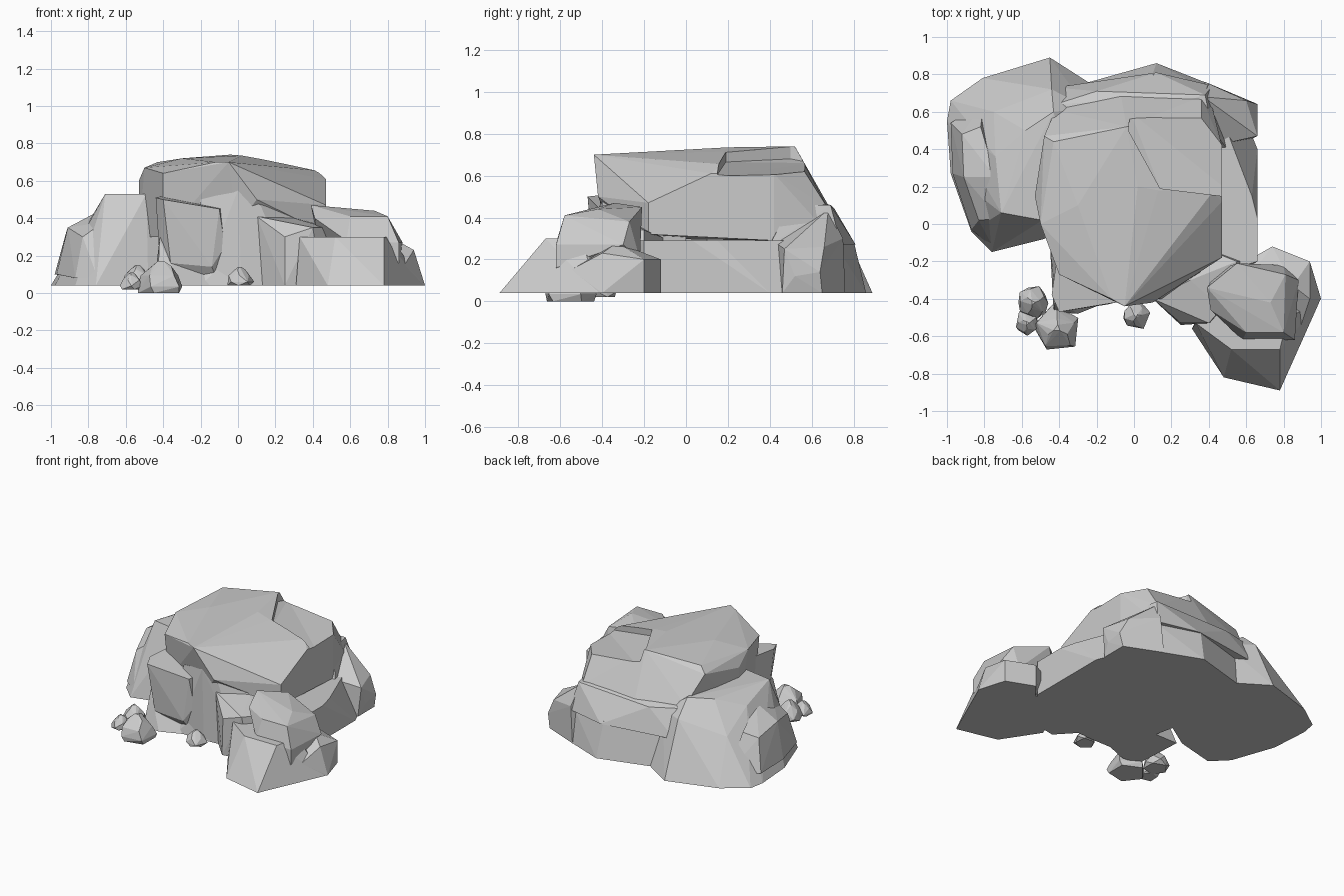
import bpy, bmesh, math, random

random.seed(4)
G = 0.04  # ground level of the big rocks


def hull(name, pts):
    """Faceted rock: the convex hull of a few corner points."""
    bm = bmesh.new()
    for p in pts:
        bm.verts.new(p)
    res = bmesh.ops.convex_hull(bm, input=bm.verts[:])
    junk = [g for g in set(res["geom_interior"] + res["geom_unused"])
            if isinstance(g, bmesh.types.BMVert)]
    bmesh.ops.delete(bm, geom=junk, context='VERTS')
    bmesh.ops.dissolve_limit(bm, angle_limit=0.03, verts=bm.verts[:], edges=bm.edges[:])
    bmesh.ops.recalc_face_normals(bm, faces=bm.faces[:])
    me = bpy.data.meshes.new(name)
    bm.to_mesh(me)
    bm.free()
    ob = bpy.data.objects.new(name, me)
    bpy.context.collection.objects.link(ob)
    return ob


def ring(z, xy):
    return [(x, y, z) for x, y in xy]


def pebble(name, x, y, r, z0, z1):
    """Small angular stone with a flat underside and an uneven peak."""
    pts = []
    for f, k, n in ((.2, 1.05, 5), (0, .9, 5), (.55, .8, 5), (.85, .45, 3), (1, .15, 3)):
        a0 = random.random() * 2
        for i in range(n):
            a = a0 + i * math.tau / n
            q = r * k * random.uniform(.9, 1.12)
            pts.append((x + q * math.cos(a), y + q * math.sin(a), z0 + f * (z1 - z0)))
    hull(name, pts)


# main boulder: overhangs the base at the front
boulder = hull("main_boulder", [
    (-.05, -.44, .70), (-.12, -.40, .70), (-.40, -.27, .64), (-.50, 0, .67),
    (-.53, .15, .60), (-.48, .47, .66), (-.43, .44, .70), (-.30, .10, .72),
    (-.04, .52, .74), (.02, .2, .735), (.13, .18, .715), (.36, .54, .66), (.42, .17, .655),
    (.47, .42, .61), (.47, .12, .61), (.47, -.18, .47), (.10, -.42, .50),
    (-.42, .61, .47), (-.07, .69, .44), (.36, .68, .44),
    (.47, -.18, .32), (.47, .42, .29), (.40, .70, .3), (-.3, .72, .3),
    (-.53, .15, .3), (-.40, -.22, .3), (0, -.36, .36)])

# stepped notch in the top, towards the back right
notch = [(-.03, .50), (.14, .19), (.55, .14), (.55, .60), (-.02, .60)]
cutter = hull("notch_cutter", ring(.95, notch) + [
    (x, y, z) for (x, y), z in zip(notch, (.68, .665, .59, .60, .66))])
cutter.hide_render = True
cutter.hide_viewport = True
cut = boulder.modifiers.new("notch", 'BOOLEAN')
cut.operation = 'DIFFERENCE'
cut.object = cutter

# ledge along the back
hull("back_ledge", ring(.27, [(-.42, .73), (.12, .81), (.42, .74), (.5, .4), (-.42, .4)])
     + [(-.42, .64, .46), (-.2, .71, .44), (.10, .72, .42), (.38, .69, .46), (.42, .5, .46), (-.4, .45, .5)])

# broad base under the boulder and the wall below the overhang
hull("base_rock", ring(G, [(-.45, .7), (-.2, .74), (.12, .86), (.40, .75), (.62, .5),
                           (.66, .40), (.66, -.2), (.4, -.36), (.05, -.42), (-.2, -.42)])
     + ring(.29, [(-.42, .65), (.10, .80), (.42, .70), (.56, .33), (.63, .15), (.66, .03), (.66, -.2),
                  (.05, -.38), (-.3, -.3)]))
hull("front_wall", ring(G, [(-.2, -.40), (.02, -.42), (.30, -.40), (.30, 0), (-.2, 0)])
     + [(-.2, -.34, .50), (0, -.41, .55), (.12, -.40, .47), (.36, -.24, .42), (.3, 0, .45), (-.2, 0, .5)])

# back right chunk
hull("back_right_chunk", [
    (.38, .76, G), (.64, .65, G), (.64, .46, G), (.66, .64, .14), (.66, .52, .12),
    (.66, .47, .25), (.60, .66, .26), (.40, .75, .30), (.37, .68, .44), (.50, .50, .31),
    (.35, .4, .3), (.35, .45, G)])

# front slab leaning out below the overhang
hull("front_slab", [
    (-.44, -.38, .51), (-.40, -.47, .50), (-.10, -.42, .45), (-.07, -.40, .25),
    (-.14, -.43, .14), (-.36, -.44, .16), (-.42, -.35, .20), (-.40, -.1, .52),
    (-.05, -.1, .46), (-.1, -.36, G), (-.38, -.36, G), (-.35, -.1, G), (-.05, -.1, G)])
hull("front_foot", [
    (-.43, -.47, G), (-.30, -.48, G), (-.10, -.40, G), (-.40, -.28, .42),
    (-.42, -.40, .28), (-.3, -.1, .3), (-.45, -.1, G), (-.1, -.1, G)])

# left boulder with a side shoulder
hull("left_boulder",
     ring(G, [(-1, .55), (-.98, .66), (-.81, .78), (-.45, .89), (-.2, .73), (-.2, .1),
              (-.48, -.08), (-.76, -.15), (-.87, -.04), (-.98, .27)])
     + [(-.71, .06, .53), (-.49, .02, .53), (-.43, .60, .53), (-.58, .50, .52),
        (-.74, .36, .46), (-.44, .72, .42), (-.75, .60, .33), (-.25, .62, .4), (-.3, .1, .5)])
hull("left_shoulder", [
    (-.82, .52, .35), (-.92, .48, .32), (-.91, .25, .35), (-.83, .02, .30),
    (-.72, .03, .38), (-.74, .25, .44), (-.98, .54, .1), (-.97, .27, .1),
    (-.87, -.03, .08), (-.75, -.13, .08), (-.7, .3, .1), (-.8, .66, .1)])

# front right rocks: low wedge, upper block, side spur, linking slab
hull("right_wedge",
     ring(G, [(.48, -.82), (.78, -.89), (.99, -.42), (.8, -.2), (.45, -.25), (.31, -.56)])
     + ring(.30, [(.52, -.67), (.78, -.67), (.82, -.5), (.6, -.3), (.33, -.53)]))
hull("right_block", [
    (.39, -.34, .47), (.55, -.21, .45), (.81, -.27, .38), (.73, -.42, .44), (.80, -.58, .41),
    (.60, -.58, .41), (.41, -.46, .40), (.86, -.62, .27), (.86, -.62, .16), (.58, -.62, .28),
    (.88, -.30, .27), (.45, -.25, .16), (.8, -.22, .2)])
hull("right_spur", [
    (1, -.4, G), (.94, -.2, G), (.74, -.12, G), (.88, -.60, G), (.74, -.12, .2), (.94, -.2, .20),
    (.94, -.4, .23), (.89, -.55, .15), (.85, -.33, .28), (.6, -.3, .25), (.6, -.2, .2), (.6, -.3, G)])
hull("link_slab", [
    (.10, -.40, .41), (.25, -.53, .30), (.40, -.53, .35), (.47, -.45, .35), (.30, -.30, .40),
    (.55, -.20, .34), (.14, -.38, .22), (.28, -.53, .15), (.25, -.54, G), (.12, -.40, G),
    (.45, -.5, G), (.66, -.2, G), (.2, -.1, G), (.3, -.1, .3)])

# loose pebbles in front
pebble("pebble_large", -.41, -.56, .13, 0, .17)
pebble("pebble_back", -.54, -.42, .085, .02, .15)
pebble("pebble_left", -.57, -.53, .065, .02, .11)
pebble("pebble_front", .01, -.49, .07, G, .14)
